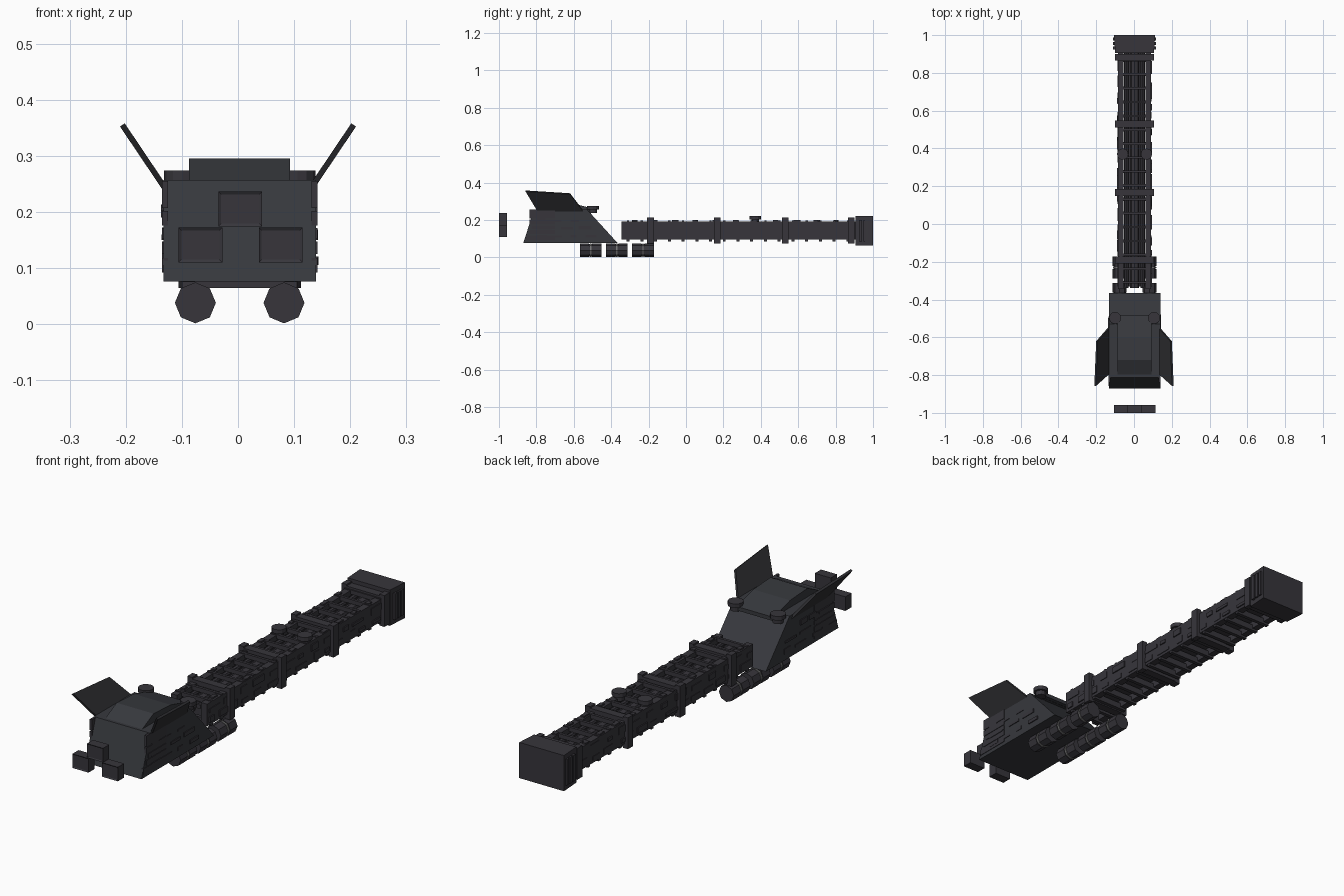
import bpy, bmesh, math, random
from mathutils import Vector, Matrix

if "Cube" in bpy.data.objects:
    bpy.data.objects.remove(bpy.data.objects["Cube"])

random.seed(4)
CX = 0.003  # centre line of the ship


def mat(name, c):
    m = bpy.data.materials.new(name)
    m.diffuse_color = (*c, 1)
    m.use_nodes = True
    m.node_tree.nodes["Principled BSDF"].inputs["Base Color"].default_value = m.diffuse_color
    return m


HULL = mat("hull grey", (0.038, 0.040, 0.047))
DARK = mat("structure grey", (0.038, 0.036, 0.044))
FIN = mat("fin grey", (0.028, 0.028, 0.032))
BAND = mat("band grey", (0.18, 0.18, 0.18))


def finish(name, bm, m):
    bmesh.ops.recalc_face_normals(bm, faces=bm.faces)
    me = bpy.data.meshes.new(name)
    bm.to_mesh(me)
    bm.free()
    me.materials.append(m)
    ob = bpy.data.objects.new(name, me)
    bpy.context.collection.objects.link(ob)
    return ob


def add_box(bm, x0, x1, y0, y1, z0, z1):
    c = Vector(((x0 + x1) / 2 + CX, (y0 + y1) / 2, (z0 + z1) / 2))
    s = Matrix.Diagonal((x1 - x0, y1 - y0, z1 - z0, 1))
    return bmesh.ops.create_cube(bm, size=1, matrix=Matrix.Translation(c) @ s)['verts']


def add_cyl(bm, x, y, z, r, depth, axis='Z', n=8):
    rot = Matrix.Rotation(math.pi / 2, 4, 'X') if axis == 'Y' else Matrix()
    bmesh.ops.create_cone(bm, cap_ends=True, segments=n, radius1=r, radius2=r, depth=depth,
                          matrix=Matrix.Translation((x + CX, y, z)) @ rot)


def boxes(name, m, items):
    bm = bmesh.new()
    for b in items:
        add_box(bm, *b)
    return finish(name, bm, m)


def add_prism(bm, profile, x0, x1):
    """Side profile (y, z) spanned across x."""
    a = [bm.verts.new((x0 + CX, y, z)) for y, z in profile]
    b = [bm.verts.new((x1 + CX, y, z)) for y, z in profile]
    bm.faces.new(a)
    bm.faces.new(b[::-1])
    for i in range(len(a)):
        j = (i + 1) % len(a)
        bm.faces.new((a[i], a[j], b[j], b[i]))


# command hull: leaning nose, sloped rear
bm = bmesh.new()
add_prism(bm, [(-0.87, 0.076), (-0.812, 0.257), (-0.53, 0.257), (-0.365, 0.076)], -0.136, 0.136)
finish("command_hull", bm, HULL)

# raised canopy deck
bm = bmesh.new()
add_prism(bm, [(-0.812, 0.25), (-0.72, 0.295), (-0.6, 0.288), (-0.485, 0.257), (-0.485, 0.24)], -0.09, 0.09)
finish("canopy_deck", bm, HULL)

# slit on the sloped rear of the hull
bm = bmesh.new()
add_prism(bm, [(-0.517, 0.247), (-0.508, 0.247), (-0.500, 0.238), (-0.51, 0.235)], -0.07, 0.07)
finish("rear_slit", bm, FIN)

# hull side armour plates: ragged ends past the nose, cut back along the sloped rear
items = []
for s in (-1, 1):
    for z, h, y0 in ((0.092, 0.026, -0.858), (0.125, 0.022, -0.838), (0.153, 0.018, -0.825),
                     (0.176, 0.026, -0.838), (0.207, 0.048, -0.838)):
        x0, x1 = sorted((s * 0.128, s * 0.1385))
        items.append((x0, x1, y0, -0.70, z, z + h))
    for z in (0.105, 0.150, 0.190):
        y = -0.80
        while y < -0.40 - (z - 0.077) * 0.92 - 0.08:
            w = random.uniform(0.03, 0.085)
            t = random.choice((0.002, 0.003, 0.004))
            x0, x1 = sorted((s * 0.13, s * (0.1365 + t)))
            items.append((x0, x1, y, y + w, z, z + random.uniform(0.008, 0.025)))
            y += w + random.uniform(0.015, 0.05)
boxes("hull_side_plates", DARK, items)

# swept fins
bm = bmesh.new()
for s in (-1, 1):
    pts = [(0.130, -0.79, 0.242), (0.130, -0.545, 0.242), (0.196, -0.62, 0.340), (0.206, -0.858, 0.355)]
    off = Vector((0.0042, 0, -0.0028))
    loops = [[bm.verts.new((s * (x + k * off.x), y, z + k * off.z)) for x, y, z in pts] for k in (-1, 1)]
    bm.faces.new(loops[0])
    bm.faces.new(loops[1][::-1])
    for i in range(4):
        j = (i + 1) % 4
        bm.faces.new((loops[0][i], loops[0][j], loops[1][j], loops[1][i]))
finish("swept_fins", bm, FIN)

# three detached blocks ahead of the nose, with inset faces
bm = bmesh.new()
for x, z in ((-0.07, 0.141), (0.073, 0.141), (0.001, 0.205)):
    add_box(bm, x - 0.039, x + 0.039, -1.0, -0.957, z - 0.031, z + 0.031)
faces = [f for f in bm.faces if f.calc_center_median().y < -0.99]
bmesh.ops.inset_individual(bm, faces=faces, thickness=0.007, depth=-0.003)
finish("nose_blocks", bm, DARK)

# turrets on hull and spine
bm = bmesh.new()
for s in (-1, 1):
    for x, y, z, r in ((0.103, -0.497, 0.263, 0.032), (0.063, 0.37, 0.209, 0.030)):
        add_cyl(bm, s * x, y, z + 0.002, r, 0.018, n=12)
        add_cyl(bm, s * x, y, z - 0.012, r * 0.7, 0.03, n=12)
finish("turrets", bm, DARK)

# octagonal tanks: three separate ones per side, each with a pale waist band
bm, bands = bmesh.new(), bmesh.new()
for s in (-1, 1):
    for y in (-0.51, -0.37, -0.23):
        for k in (-1, 1):
            add_cyl(bm, s * 0.079, y + k * 0.033, 0.038, 0.0365, 0.05, 'Y', 8)
        add_cyl(bm, s * 0.079, y, 0.038, 0.033, 0.03, 'Y', 8)
        add_cyl(bands, s * 0.079, y, 0.038, 0.0362, 0.007, 'Y', 8)
finish("tanks", bm, DARK)
finish("tank_bands", bands, BAND)

# spine: side walls and recessed core
items = [(-0.055, 0.055, -0.33, 0.91, 0.125, 0.160)]
for s in (-1, 1):
    x0, x1 = sorted((s * 0.058, s * 0.088))
    items.append((x0, x1, -0.345, 0.91, 0.095, 0.193))
boxes("spine_walls", DARK, items)

# lengthwise pipes on top
bm = bmesh.new()
for x, r in ((-0.042, 0.011), (0.0, 0.024), (0.042, 0.011)):
    add_cyl(bm, x, 0.285, 0.180 - r, r, 1.25, 'Y', 8)
finish("spine_pipes", bm, DARK)

# ladder ribs across top and bottom
items = []
for i in range(17):
    y = -0.31 + i * 0.0735
    items.append((-0.088, 0.088, y - 0.006, y + 0.006, 0.178, 0.197))
    items.append((-0.086, 0.086, y - 0.008, y + 0.008, 0.085, 0.112))
boxes("ladder_ribs", DARK, items)

# collars around the spine
items = []
for y in (-0.19, 0.167, 0.53, 0.883):
    a, b = y - 0.018, y + 0.018
    for s in (-1, 1):
        x0, x1 = sorted((s * 0.08, s * 0.104))
        items.append((x0, x1, a, b, 0.075, 0.213))
    items += [(-0.1, 0.1, a, b, 0.185, 0.206), (-0.1, 0.1, a, b, 0.08, 0.105)]
boxes("spine_collars", DARK, items)

# small plates along the spine sides and top rails
items = []
for s in (-1, 1):
    for z in (0.107, 0.150):
        y = -0.33
        while y < 0.82:
            w = random.uniform(0.025, 0.08)
            x0, x1 = sorted((s * 0.08, s * (0.088 + random.choice((0.002, 0.003, 0.005)))))
            items.append((x0, x1, y, y + w, z, z + random.uniform(0.012, 0.032)))
            y += w + random.uniform(0.02, 0.06)
    for i in range(11):
        y = -0.29 + i * 0.108
        x = s * random.uniform(0.068, 0.078)
        items.append((x - 0.009, x + 0.009, y, y + random.uniform(0.015, 0.04), 0.19, 0.199))
boxes("spine_side_plates", DARK, items)

# engine block at the far end, slightly flared, with side slats
bm = bmesh.new()
for v in add_box(bm, -0.109, 0.109, 0.905, 1.0, 0.064, 0.221):
    if v.co.y < 0.95:
        v.co.x = CX + (v.co.x - CX) * 0.94
for s in (-1, 1):
    for y in (0.925, 0.948, 0.971):
        x0, x1 = sorted((s * 0.095, s * 0.114))
        add_box(bm, x0, x1, y, y + 0.016, 0.085, 0.2)
finish("engine_block", bm, DARK)
